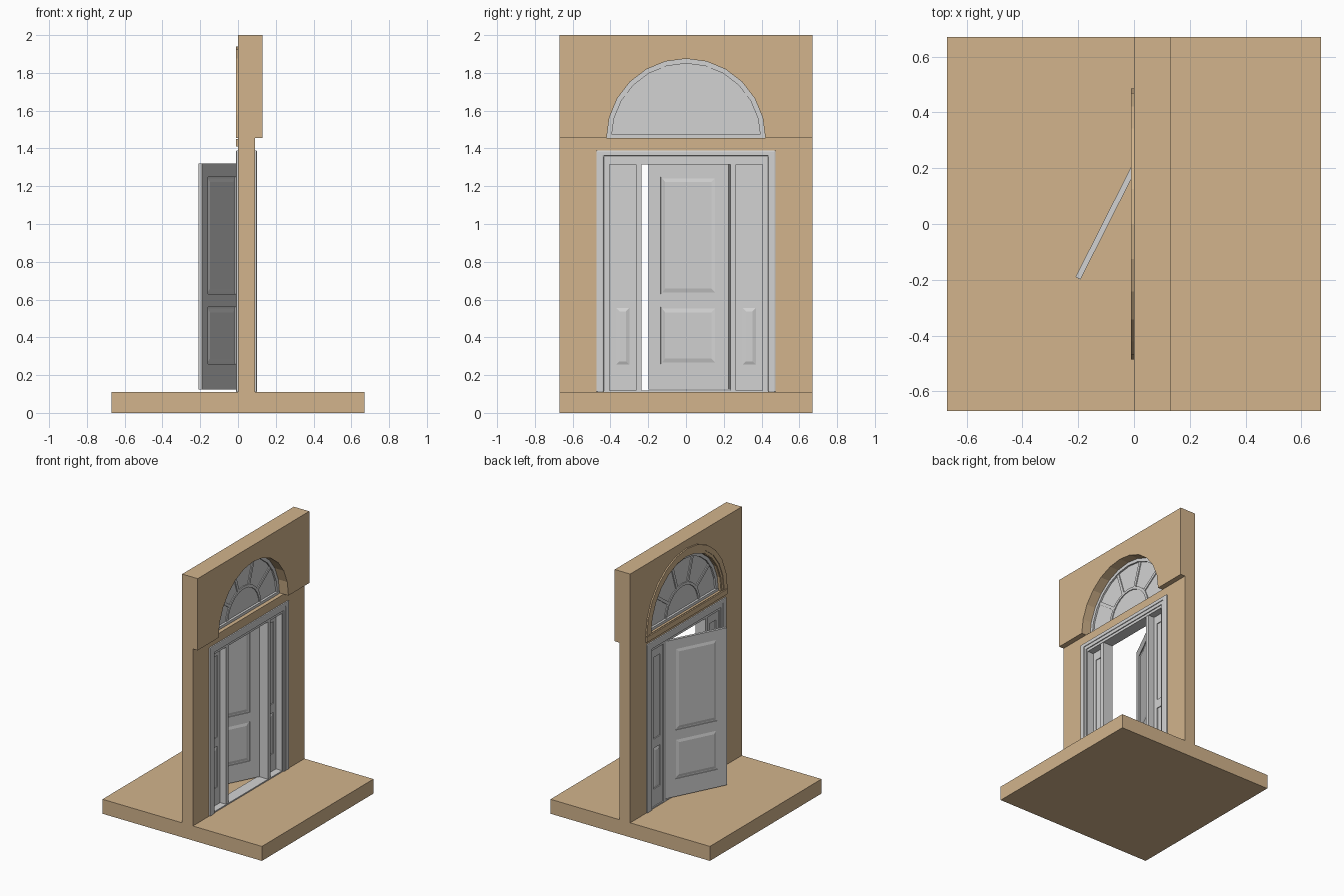
import bpy, bmesh, math
from mathutils import Vector

if "Cube" in bpy.data.objects:
    bpy.data.objects.remove(bpy.data.objects["Cube"], do_unlink=True)


def material(name, rgb):
    m = bpy.data.materials.new(name)
    m.use_nodes = True
    m.diffuse_color = (*rgb, 1)
    m.node_tree.nodes["Principled BSDF"].inputs["Base Color"].default_value = (*rgb, 1)
    return m


TAN = material("tan_plaster", (0.645, 0.456, 0.262))
GREY = material("light_grey_paint", (0.651, 0.651, 0.651))


def finish(name, bm, mat):
    bmesh.ops.recalc_face_normals(bm, faces=bm.faces)
    mesh = bpy.data.meshes.new(name)
    bm.to_mesh(mesh)
    bm.free()
    mesh.materials.append(mat)
    obj = bpy.data.objects.new(name, mesh)
    bpy.context.collection.objects.link(obj)
    return obj


def prism(name, outline, x0, x1, mat):
    """Extrude a (y, z) outline from x0 to x1."""
    bm = bmesh.new()
    face = bm.faces.new([bm.verts.new((x0, y, z)) for y, z in outline])
    out = bmesh.ops.extrude_face_region(bm, geom=[face])
    verts = [v for v in out["geom"] if isinstance(v, bmesh.types.BMVert)]
    bmesh.ops.translate(bm, verts=verts, vec=Vector((x1 - x0, 0, 0)))
    return finish(name, bm, mat)


def rect(y0, y1, z0, z1):
    return [(y0, z0), (y1, z0), (y1, z1), (y0, z1)]


def box(name, y0, y1, z0, z1, x0, x1, mat=GREY):
    return prism(name, rect(y0, y1, z0, z1), x0, x1, mat)


def raised_panel(name, y0, y1, z0, z1, x0, x1, slope):
    """Panel whose front at x1 is smaller than its base at x0."""
    bm = bmesh.new()
    low = [bm.verts.new((x0, y, z)) for y, z in rect(y0, y1, z0, z1)]
    top = [bm.verts.new((x1, y, z)) for y, z in
           rect(y0 + slope, y1 - slope, z0 + slope, z1 - slope)]
    bm.faces.new(low)
    bm.faces.new(top)
    for i in range(4):
        j = (i + 1) % 4
        bm.faces.new((low[i], low[j], top[j], top[i]))
    return finish(name, bm, GREY)


def portal(inner, outer, head, top, bottom):
    """Outline of an upside-down U around a doorway."""
    return [(-outer, bottom), (-outer, top), (outer, top), (outer, bottom),
            (inner, bottom), (inner, head), (-inner, head), (-inner, bottom)]


SPRING = 1.455


def arc(radius, steps=12):
    return [(radius * math.cos(math.pi * i / steps),
             SPRING + radius * math.sin(math.pi * i / steps))
            for i in range(steps + 1)]


def half_ring(name, r0, r1, x0, x1, mat):
    return prism(name, arc(r1) + arc(r0)[::-1], x0, x1, mat)


# Base and wall
HALF, FLOOR = 0.67, 0.11
box("base_slab", -HALF, HALF, 0, FLOOR, -HALF, HALF, TAN)
prism("lower_wall", portal(0.42, HALF, 1.34, SPRING, FLOOR), 0, 0.09, TAN)
prism("upper_wall", [(HALF, SPRING), (HALF, 2), (-HALF, 2), (-HALF, SPRING)]
      + arc(0.42)[::-1], 0, 0.13, TAN)

# Arch trim on the inner side
half_ring("arch_trim", 0.445, 0.485, -0.01, 0.01, TAN)
half_ring("arch_trim_step", 0.425, 0.445, -0.005, 0.01, TAN)
box("arch_trim_base", -0.485, 0.485, 1.41, 1.45, -0.01, 0.01, TAN)

# Fan window
prism("fan_pane", arc(0.415), 0.035, 0.042, GREY)
half_ring("fan_frame", 0.395, 0.42, 0.022, 0.055, GREY)
half_ring("fan_inner_arch", 0.19, 0.21, 0.028, 0.049, GREY)
box("fan_sill", -0.415, 0.415, SPRING, 1.475, 0.018, 0.06)
for k in range(1, 5):
    angle = math.pi * k / 5
    c, s = math.cos(angle), math.sin(angle)
    bar = [(r * c - w * s, SPRING + r * s + w * c)
           for r, w in ((0.2, -0.011), (0.4, -0.011), (0.4, 0.011), (0.2, 0.011))]
    prism("fan_spoke", bar, 0.028, 0.049, GREY)

# Door casing on both sides, jamb lining and threshold
for side, face, out in (("outer", 0.09, 1), ("inner", 0.0, -1)):
    casing = prism(side + "_casing", portal(0.435, 0.475, 1.36, 1.39, FLOOR),
                   face - out * 0.01, face + out * 0.01, GREY)
    bevel = casing.modifiers.new("rounded_edge", "BEVEL")
    bevel.width = 0.006
    bevel.segments = 2
    prism(side + "_casing_step", portal(0.415, 0.435, 1.335, 1.36, FLOOR),
          face - out * 0.01, face + out * 0.005, GREY)
prism("jamb_lining", portal(0.405, 0.42, 1.315, 1.34, FLOOR), 0.002, 0.088, GREY)
box("threshold", -0.405, 0.405, FLOOR, 0.119, 0.002, 0.088)

# Posts and side panels, mirrored about the doorway
for s, side in ((1, "left"), (-1, "right")):
    def span(a, b):
        return min(s * a, s * b), max(s * a, s * b)

    box(side + "_post", *span(0.235, 0.265), FLOOR, 1.315, 0.002, 0.086)
    box(side + "_side_pane", *span(0.265, 0.405), 0.119, 1.315, 0.018, 0.03)
    for a, b in ((0.265, 0.295), (0.375, 0.405)):
        box(side + "_side_stile", *span(a, b), 0.119, 1.315, 0.01, 0.036)
    for z0, z1 in ((0.119, 0.25), (0.56, 0.63), (1.25, 1.315)):
        box(side + "_side_rail", *span(0.295, 0.375), z0, z1, 0.01, 0.036)
    for x0, x1 in ((0.03, 0.037), (0.018, 0.011)):
        raised_panel(side + "_side_panel", *span(0.3, 0.37), 0.255, 0.555, x0, x1, 0.018)

# Open door, built along -y from its hinge and then swung
WIDTH, THICK, BOTTOM, TOP = 0.476, 0.02, 0.125, 1.32
P0, P1 = 0.075, 0.405
parts = [box("door_core", -WIDTH + 0.01, -0.01, BOTTOM + 0.01, TOP - 0.01, 0.006, 0.014)]
for u0, u1 in ((0, P0), (P1, WIDTH)):
    parts.append(box("door_stile", -u1, -u0, BOTTOM, TOP, 0, THICK))
for z0, z1 in ((BOTTOM, 0.26), (0.56, 0.63), (1.25, TOP)):
    parts.append(box("door_rail", -P1, -P0, z0, z1, 0, THICK))
for z0, z1 in ((0.26, 0.56), (0.63, 1.25)):
    for x0, x1 in ((0.014, 0.019), (0.006, 0.001)):
        parts.append(raised_panel("door_panel", -P1 + 0.008, -P0 - 0.008,
                                  z0 + 0.008, z1 - 0.008, x0, x1, 0.02))
for part in parts:
    part.location = (0.005, 0.235, 0)
    part.rotation_euler = (0, 0, -math.radians(26.8))
